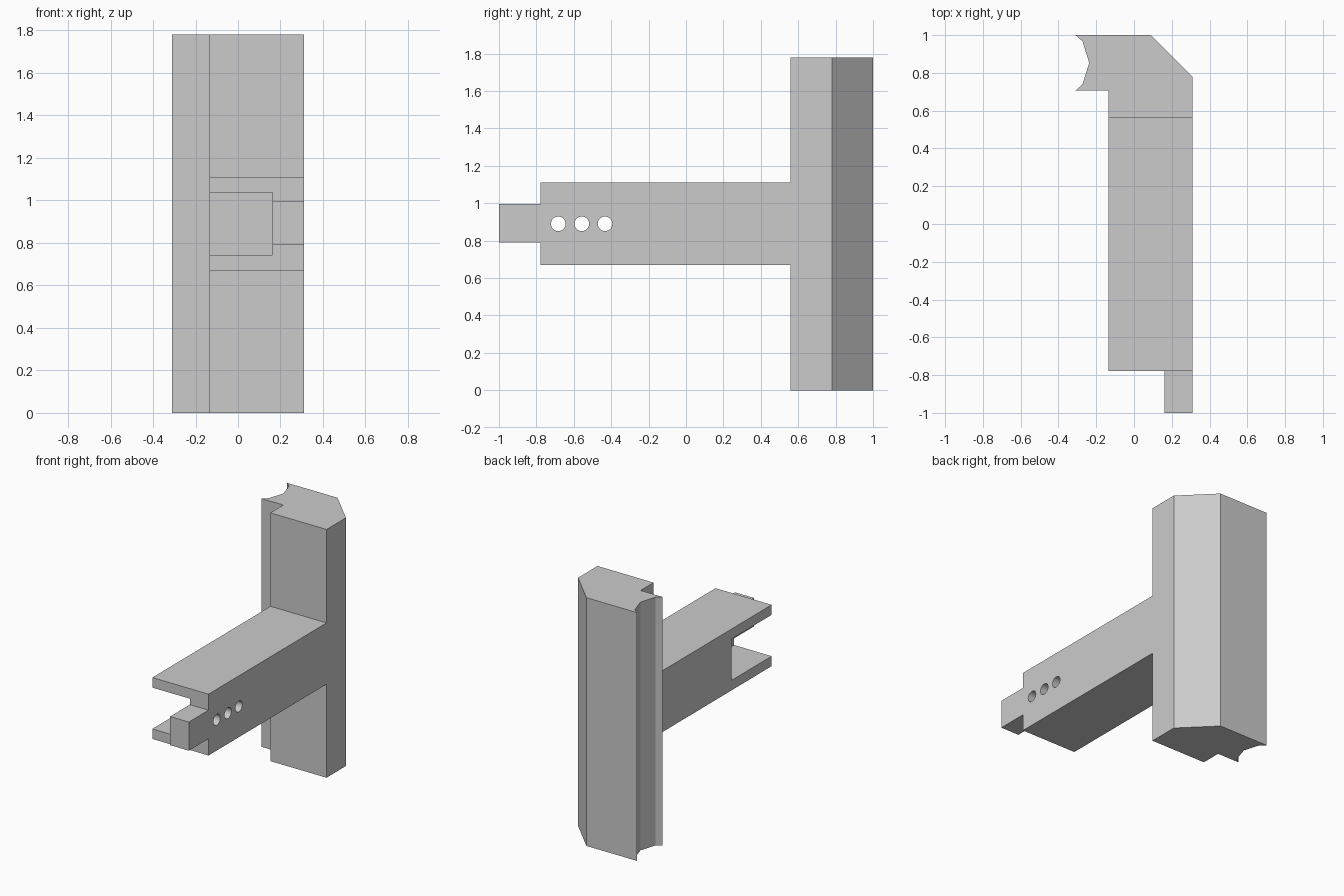
import bpy, bmesh, math
from mathutils import Matrix

if "Cube" in bpy.data.objects:
    bpy.data.objects.remove(bpy.data.objects["Cube"], do_unlink=True)

grey = bpy.data.materials.new("plain grey")
grey.use_nodes = True
COLOUR = (0.6, 0.6, 0.6, 1)
grey.diffuse_color = COLOUR
grey.node_tree.nodes["Principled BSDF"].inputs["Base Color"].default_value = COLOUR


def finish(name, bm):
    bmesh.ops.recalc_face_normals(bm, faces=bm.faces)
    mesh = bpy.data.meshes.new(name)
    bm.to_mesh(mesh)
    bm.free()
    mesh.materials.append(grey)
    ob = bpy.data.objects.new(name, mesh)
    bpy.context.collection.objects.link(ob)
    return ob


def prism(name, outline, z0, z1):
    bm = bmesh.new()
    face = bm.faces.new([bm.verts.new((x, y, z0)) for x, y in outline])
    top = bmesh.ops.extrude_face_region(bm, geom=[face])["geom"]
    verts = [v for v in top if isinstance(v, bmesh.types.BMVert)]
    bmesh.ops.translate(bm, verts=verts, vec=(0, 0, z1 - z0))
    return finish(name, bm)


def box(name, x0, x1, y0, y1, z0, z1):
    return prism(name, [(x0, y0), (x1, y0), (x1, y1), (x0, y1)], z0, z1)


def combine(target, tool, operation):
    """Bake a boolean into the target and discard the tool."""
    mod = target.modifiers.new(operation.lower(), "BOOLEAN")
    mod.operation, mod.solver, mod.object = operation, "EXACT", tool
    bpy.context.view_layer.update()
    graph = bpy.context.evaluated_depsgraph_get()
    mesh = bpy.data.meshes.new_from_object(target.evaluated_get(graph))
    target.modifiers.clear()
    target.data = mesh
    bpy.data.objects.remove(tool, do_unlink=True)


# Upright column: chamfered back corner, concave groove along one side
right, inner, left = -0.31, -0.135, 0.31
groove = [(right, 0.707), (-0.273, 0.738), (-0.237, 0.853), (-0.273, 0.968), (right, 1)]
bracket = prism("bracket", [(0.09, 1), (left, 0.78), (left, 0.56), (inner, 0.56),
                            (inner, 0.707)] + groove, 0, 1.78)

# Horizontal arm and end tongue
combine(bracket, box("arm", inner, left, -0.777, 0.65, 0.67, 1.11), "UNION")
combine(bracket, box("tongue", 0.162, left, -1, -0.5, 0.79, 0.995), "UNION")

# Open pocket at the arm's end
combine(bracket, box("pocket_cutter", -0.5, 0.162, -1.2, -0.32, 0.742, 1.038), "DIFFERENCE")

# Three pin holes through the pocket wall
for y in (-0.683, -0.557, -0.433):
    bm = bmesh.new()
    place = Matrix.Translation((0.24, y, 0.89)) @ Matrix.Rotation(math.pi / 2, 4, "Y")
    bmesh.ops.create_cone(bm, cap_ends=True, segments=32, radius1=0.039,
                          radius2=0.039, depth=0.3, matrix=place)
    combine(bracket, finish("hole_cutter", bm), "DIFFERENCE")

# Smooth hole walls, crisp edges elsewhere
bpy.ops.object.select_all(action="DESELECT")
bracket.select_set(True)
bpy.context.view_layer.objects.active = bracket
bpy.ops.object.shade_smooth_by_angle(angle=math.radians(15))
